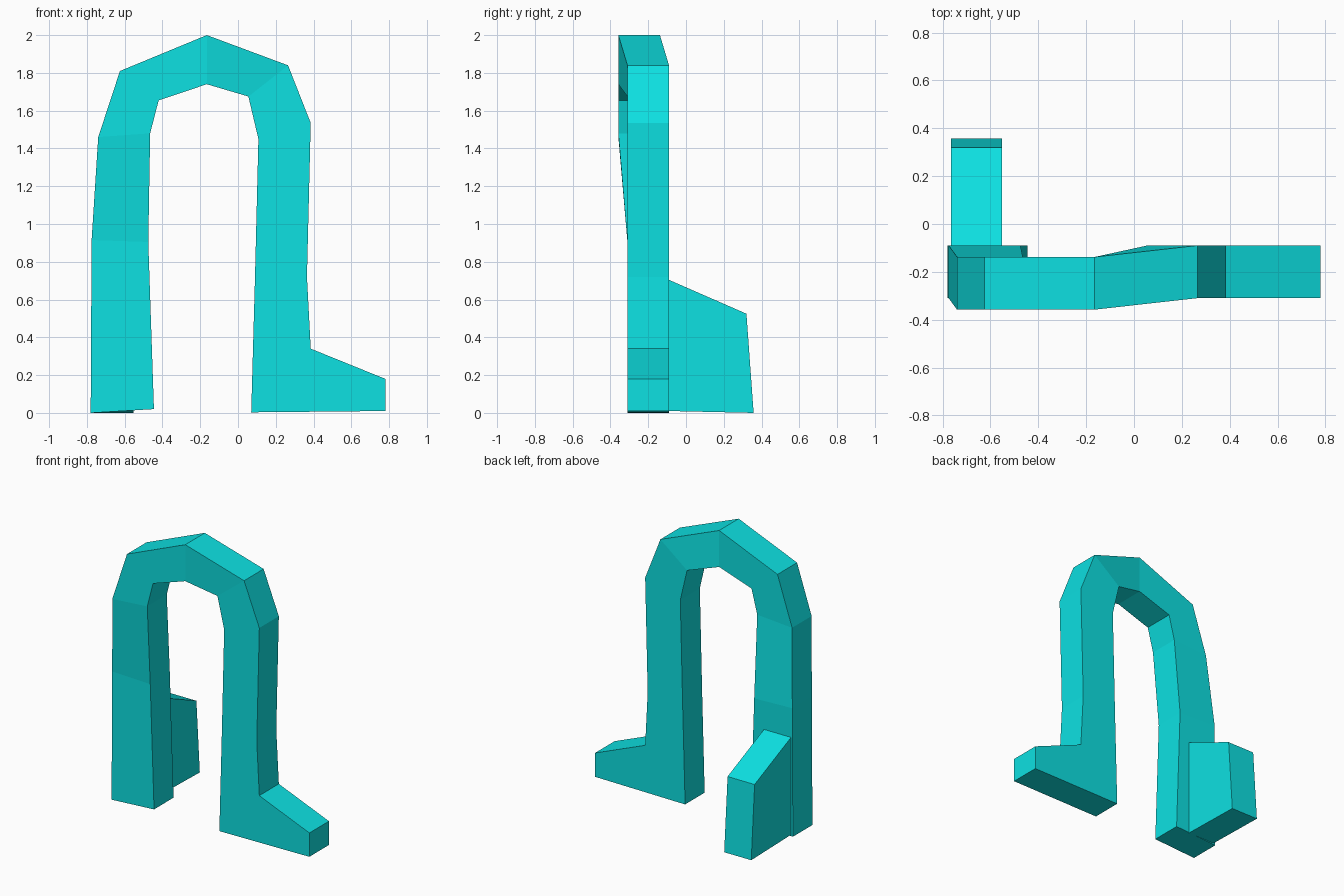
import bpy, bmesh

cube = bpy.data.objects.get("Cube")
if cube:
    bpy.data.objects.remove(cube, do_unlink=True)

# Single flat colour
CYAN = (0.004, 0.75, 0.76, 1.0)
cyan = bpy.data.materials.new("bright cyan")
cyan.use_nodes = True
cyan.diffuse_color = CYAN
cyan.node_tree.nodes["Principled BSDF"].inputs["Base Color"].default_value = CYAN


def loft(name, rings):
    """Join a row of four-cornered rings into a closed, flat-shaded solid."""
    bm = bmesh.new()
    rows = [[bm.verts.new(p) for p in ring] for ring in rings]
    for a, b in zip(rows, rows[1:]):
        for i in range(4):
            j = (i + 1) % 4
            bm.faces.new((a[i], a[j], b[j], b[i]))
    bm.faces.new(rows[0])
    bm.faces.new(rows[-1])
    bmesh.ops.recalc_face_normals(bm, faces=bm.faces)
    mesh = bpy.data.meshes.new(name)
    bm.to_mesh(mesh)
    bm.free()
    mesh.materials.append(cyan)
    obj = bpy.data.objects.new(name, mesh)
    bpy.context.collection.objects.link(obj)
    return obj


# Bent legs: outer x, z, inner x, z, and front y of each section
DEPTH = 0.22
BASE, LEAN = -0.31, -0.358
sections = [
    (-0.78, 0.0, -0.445, 0.02, BASE),
    (-0.775, 0.915, -0.475, 0.905, BASE),
    (-0.74, 1.46, -0.465, 1.48, LEAN),
    (-0.625, 1.81, -0.42, 1.655, LEAN),
    (-0.165, 2.0, -0.165, 1.74, LEAN),
    (0.265, 1.84, 0.055, 1.675, BASE),
    (0.385, 1.535, 0.108, 1.45, BASE),
    (0.365, 0.72, 0.09, 0.72, BASE),
    (0.385, 0.34, 0.07, 0.003, BASE),
    (0.78, 0.18, 0.78, 0.01, BASE),
]
loft("bent_legs_and_side_foot", [
    [(ox, y, oz), (ox, y + DEPTH, oz), (ix, y + DEPTH, iz), (ix, y, iz)]
    for ox, oz, ix, iz, y in sections])

# Second foot, pointing backwards
profile = [(-0.092, 0.01), (-0.092, 0.705), (0.32, 0.525), (0.358, 0.0)]
loft("rear_foot", [[(x, y, z) for y, z in profile] for x in (-0.765, -0.552)])
